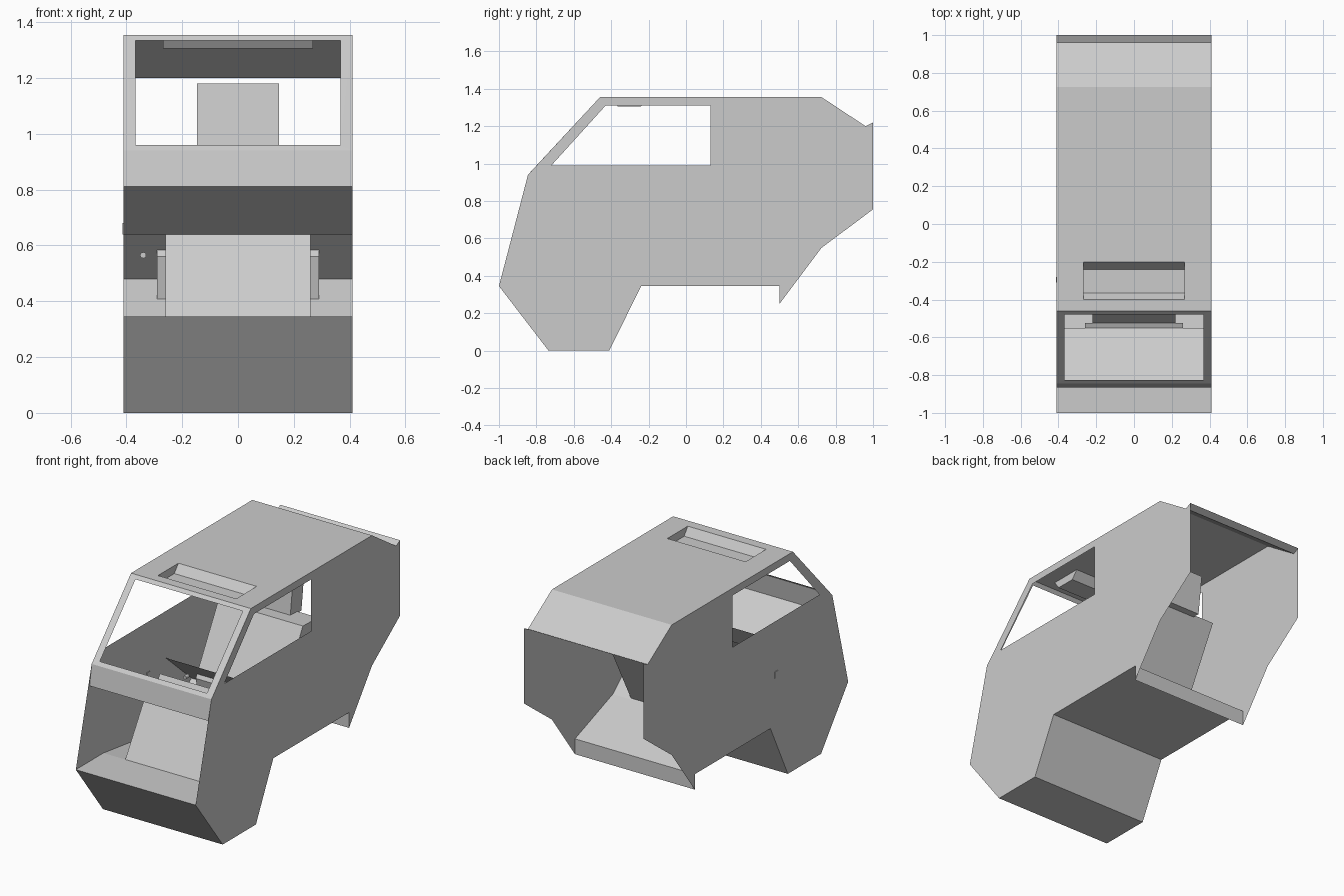
import bpy, bmesh, math
from mathutils import Vector
from mathutils.geometry import tessellate_polygon

if "Cube" in bpy.data.objects:
    bpy.data.objects.remove(bpy.data.objects["Cube"])

W = 0.41  # half width of the shell


def make(name, verts, faces):
    me = bpy.data.meshes.new(name)
    me.from_pydata([tuple(v) for v in verts], [], faces)
    bm = bmesh.new()
    bm.from_mesh(me)
    bmesh.ops.recalc_face_normals(bm, faces=bm.faces)
    bm.to_mesh(me)
    bm.free()
    ob = bpy.data.objects.new(name, me)
    bpy.context.collection.objects.link(ob)
    return ob


def sheet(name, profile, hw=W, x=0.0):
    """Bent sheet: a (y, z) path stretched across x."""
    n = len(profile)
    verts = [(x + s * hw, y, z) for s in (-1, 1) for y, z in profile]
    return make(name, verts, [(i, i + 1, n + i + 1, n + i) for i in range(n - 1)])


def prism(name, profile, hw):
    """Closed block: a (y, z) outline stretched across x."""
    n = len(profile)
    verts = [(s * hw, y, z) for s in (-1, 1) for y, z in profile]
    faces = [(i, (i + 1) % n, n + (i + 1) % n, n + i) for i in range(n)]
    faces += [tuple(range(n)), tuple(range(n, 2 * n))]
    return make(name, verts, faces)


def plate(name, outer, hole):
    """Flat plate with one opening, both given as 3D loops."""
    loops = [[Vector(p) for p in outer], [Vector(p) for p in hole]]
    ob = make(name, loops[0] + loops[1], [tuple(t) for t in tessellate_polygon(loops)])
    bm = bmesh.new()
    bm.from_mesh(ob.data)
    bmesh.ops.dissolve_limit(bm, angle_limit=0.01, verts=bm.verts, edges=bm.edges)
    bm.to_mesh(ob.data)
    bm.free()
    return ob


def rect(hw, a, b):
    """Rectangle across x between two (y, z) points."""
    return [(-hw, *a), (hw, *a), (hw, *b), (-hw, *b)]


# Side walls with window openings
side = [(-1, .345), (-.735, 0), (-.41, 0), (-.24, .345), (.5, .345), (.5, .25),
        (.725, .55), (1, .755), (1, 1.22), (.96, 1.2), (.725, 1.355),
        (-.46, 1.355), (-.845, .94)]
window = [(-.72, .99), (-.43, 1.31), (.13, 1.31), (.13, .99)]
for name, x in (("left_wall", -W), ("right_wall", W)):
    plate(name, [(x, *p) for p in side], [(x, *p) for p in window])

# Windscreen frame and front band
plate("windscreen_frame", rect(W, (-.845, .94), (-.46, 1.355)),
      rect(.367, (-.827, .96), (-.478, 1.335)))
sheet("front_band", [(-.845, .94), (-.865, .812)])

# Roof with a sunken tray, rear slope and lip
plate("roof", rect(W, (-.46, 1.355), (.725, 1.355)),
      rect(.268, (-.40, 1.355), (-.20, 1.355)))
tray = [(-.40, 1.355), (-.365, 1.306), (-.24, 1.306), (-.20, 1.355)]
sheet("roof_tray", tray, .268)
for name, x in (("tray_left_side", -.268), ("tray_right_side", .268)):
    make(name, [(x, *p) for p in tray], [(0, 1, 2, 3)])
sheet("rear_slope", [(.725, 1.355), (.96, 1.2), (1, 1.22)])

# Underside of the body and rear flap
sheet("underbody", [(-1, .345), (-.735, 0), (-.41, 0), (-.24, .345), (.5, .345), (.5, .25)])

# Cabin floor, dash shelf and centre console
sheet("front_floor", [(-1, .345), (-.73, .345), (-.27, .285)])
sheet("dash_shelf", [(-.865, .812), (-.55, .64)])
sheet("console", [(-.73, .345), (-.55, .64), (-.525, .65)], .26)
sheet("control_panel", [(-.525, .65), (-.45, .78)], .22)

# Bench base and cushion
sheet("bench_base", [(-.05, .345), (.13, .48), (.5, .345)])
sheet("bench_cushion", [(-.12, .70), (.13, .48)])

# Backrest and headrest
prism("backrest", [(.05, .345), (.37, .95), (.22, .955), (.0, .56)], .29)
prism("headrest", [(.30, .94), (.41, .94), (.44, 1.18), (.33, 1.18)], .147)

# Small knob in the footwell and door handle on the left wall
bpy.ops.mesh.primitive_cylinder_add(vertices=12, radius=.011, depth=.03,
                                    location=(-.34, -.02, .565),
                                    rotation=(math.pi / 2, 0, 0))
bpy.context.object.name = "footwell_knob"
bpy.ops.mesh.primitive_cube_add(size=1, location=(-W, -.295, .66))
bpy.context.object.name = "door_handle"
bpy.context.object.scale = (.008, .03, .04)
